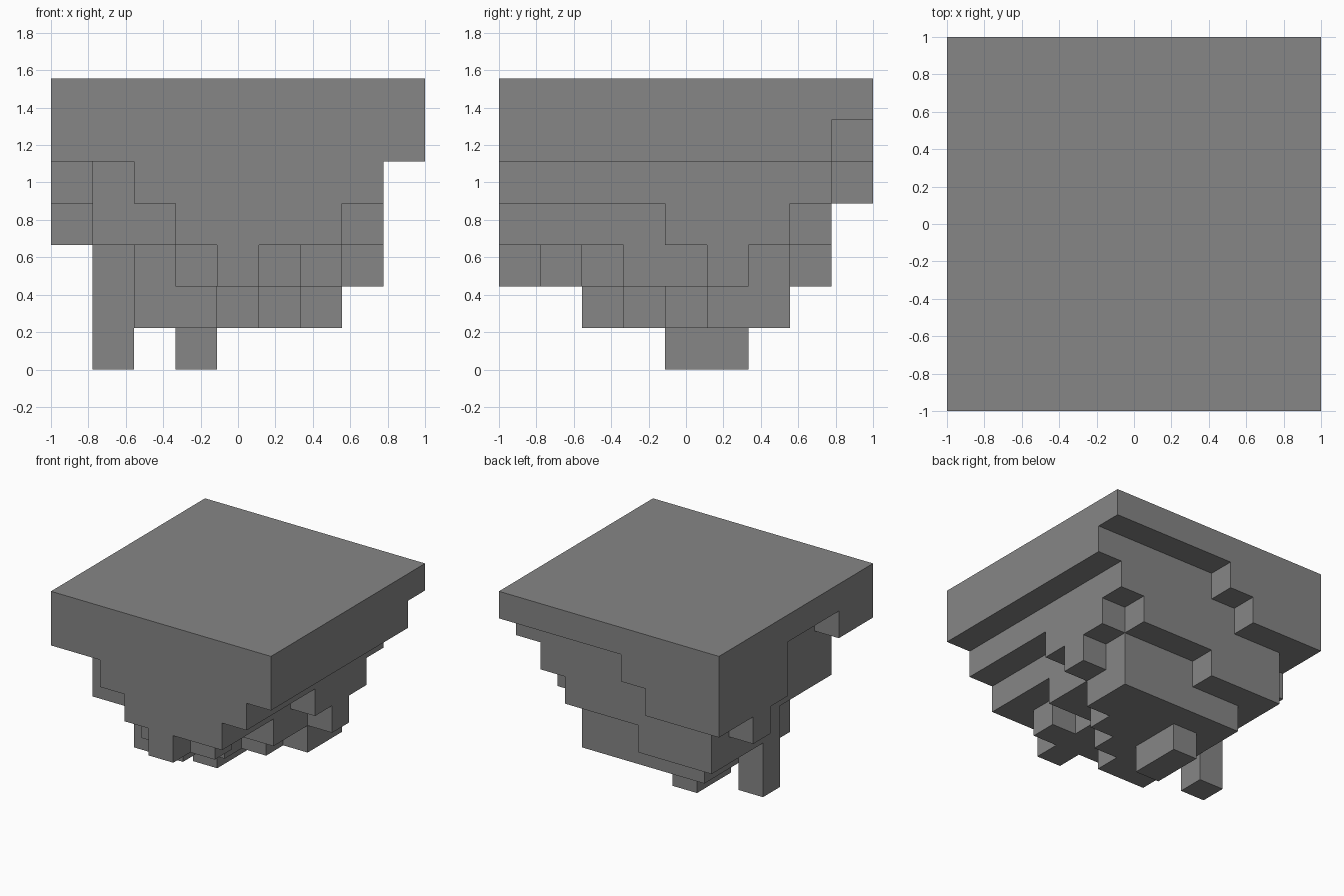
import bpy
import bmesh
from math import radians
from mathutils import Vector

cube = bpy.data.objects.get("Cube")
if cube:
    bpy.data.objects.remove(cube, do_unlink=True)

# Stone material
stone = bpy.data.materials.new("stone grey")
stone.use_nodes = True
grey = (0.24, 0.24, 0.24, 1.0)
stone.diffuse_color = grey
stone.node_tree.nodes["Principled BSDF"].inputs["Base Color"].default_value = grey

# Underside level of every column: one string per row from front to back,
# one digit per block from -x to +x
UNDERSIDE = [
    "554323345",
    "533222345",
    "631123345",
    "631112245",
    "601011235",
    "421011125",
    "321111135",
    "422233345",
    "444566666",
]
COUNT = len(UNDERSIDE)
TOP = 7
SIZE = 2 / COUNT


def solid(i, j, k):
    """True when the block at this grid place is part of the island."""
    if not (0 <= i < COUNT and 0 <= j < COUNT):
        return False
    return int(UNDERSIDE[j][i]) <= k < TOP


def add_side(bm, cell, axis, sign):
    """Add one outer face of a block, wound to face outwards."""
    u, v = (axis + 1) % 3, (axis + 2) % 3
    corners = [(0, 0), (1, 0), (1, 1), (0, 1)]
    if sign < 0:
        corners.reverse()
    verts = []
    for a, b in corners:
        p = Vector(cell)
        p[axis] += sign > 0
        p[u] += a
        p[v] += b
        p -= Vector((COUNT / 2, COUNT / 2, 0))
        verts.append(bm.verts.new(p * SIZE))
    bm.faces.new(verts)


# Island of blocks: outer faces only, joined into large flat faces
bm = bmesh.new()
for i in range(COUNT):
    for j in range(COUNT):
        for k in range(TOP):
            if not solid(i, j, k):
                continue
            for axis in range(3):
                for sign in (-1, 1):
                    near = [i, j, k]
                    near[axis] += sign
                    if not solid(*near):
                        add_side(bm, (i, j, k), axis, sign)
bmesh.ops.remove_doubles(bm, verts=bm.verts, dist=SIZE / 100)
bmesh.ops.dissolve_limit(bm, angle_limit=radians(1), verts=bm.verts, edges=bm.edges)

mesh = bpy.data.meshes.new("floating_island")
bm.to_mesh(mesh)
bm.free()
mesh.materials.append(stone)
island = bpy.data.objects.new("floating_island", mesh)
bpy.context.collection.objects.link(island)
